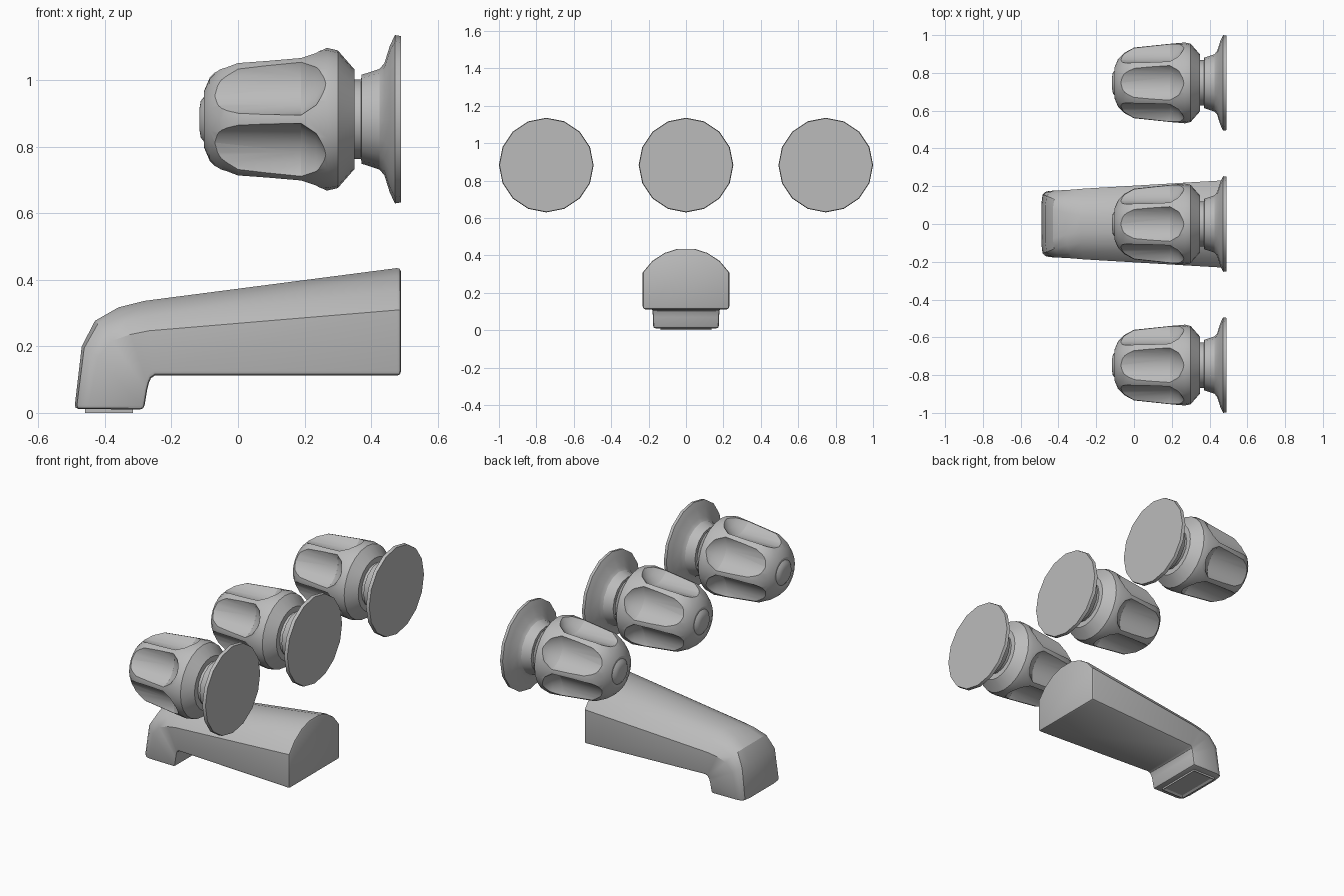
import bpy, bmesh, math
from mathutils import Matrix

if "Cube" in bpy.data.objects:
    bpy.data.objects.remove(bpy.data.objects["Cube"], do_unlink=True)

GREY = (0.5, 0.5, 0.5, 1)
mat = bpy.data.materials.new("satin grey metal")
mat.use_nodes = True
mat.diffuse_color = GREY
mat.node_tree.nodes["Principled BSDF"].inputs["Base Color"].default_value = GREY


def finish(bm, name):
    bmesh.ops.remove_doubles(bm, verts=bm.verts, dist=1e-5)
    bmesh.ops.recalc_face_normals(bm, faces=bm.faces)
    me = bpy.data.meshes.new(name)
    bm.to_mesh(me)
    bm.free()
    me.materials.append(mat)
    ob = bpy.data.objects.new(name, me)
    bpy.context.collection.objects.link(ob)
    return ob


def select(ob):
    bpy.ops.object.select_all(action='DESELECT')
    ob.select_set(True)
    bpy.context.view_layer.objects.active = ob


def smooth(ob, degrees=30):
    select(ob)
    bpy.ops.object.shade_smooth_by_angle(angle=math.radians(degrees))


def loft(bm, rings):
    """Skin closed rings of points and cap both ends."""
    loops = [[bm.verts.new(p) for p in ring] for ring in rings]
    n = len(loops[0])
    for a, b in zip(loops, loops[1:]):
        for i in range(n):
            j = (i + 1) % n
            bm.faces.new((a[i], a[j], b[j], b[i]))
    bm.faces.new(loops[0])
    bm.faces.new(loops[-1])


def lathe(bm, profile, sides, offset=0.0, turn=0.0):
    """Turn (x, radius) pairs around an x-parallel axis, moved out and rotated."""
    rot = Matrix.Rotation(turn, 3, 'X')
    rings = []
    for x, r in profile:
        ring = []
        for i in range(sides):
            a = 2 * math.pi * i / sides
            ring.append(rot @ Matrix.Translation((x, 0, offset)).to_translation()
                        + rot @ Matrix.Rotation(a, 3, 'X').col[1] * r)
        rings.append(ring)
    loft(bm, rings)


# Handle knob with six scooped flutes
bm = bmesh.new()
lathe(bm, [(.35, .15), (.30, .207), (.27, .214), (.2, .208), (0, .187), (-.05, .16),
           (-.085, .125), (-.102, .085), (-.1, .07), (-.112, .055), (-.116, .03)], 24)
knob = finish(bm, "handle_knob_centre")

bm = bmesh.new()
for k in range(6):
    lathe(bm, [(-.2, .12), (.19, .12), (.235, .09), (.265, .045)], 24, .26, k * math.pi / 3)
cutter = finish(bm, "flute_cutter")
cutter.hide_render = True
mod = knob.modifiers.new("flutes", 'BOOLEAN')
mod.operation = 'DIFFERENCE'
mod.solver = 'EXACT'
mod.object = cutter
select(knob)
bpy.ops.object.modifier_apply(modifier=mod.name)
bpy.data.objects.remove(cutter, do_unlink=True)
smooth(knob)

# Wall flange with stepped neck
bm = bmesh.new()
lathe(bm, [(.49, .25), (.472, .253), (.457, .222), (.44, .168), (.425, .151),
           (.385, .138), (.372, .134), (.37, .12), (.335, .12)], 16)
flange = finish(bm, "wall_flange_centre")
smooth(flange)

# Repeat the handle to both sides
for part in (knob, flange):
    part.location.z = .883
    for side, y in (("right", -.747), ("left", .747)):
        twin = part.copy()
        twin.name = part.name.replace("centre", side)
        twin.location.y = y
        bpy.context.collection.objects.link(twin)

# Spout: stations of (bottom point, top point, half width, side height, tip blend)
stations = [((.49, .112), (.49, .437), .232, .61, 0),
            ((-.25, .112), (-.28, .337), .187, .6, .1),
            ((-.262, .104), (-.36, .317), .182, .62, .3),
            ((-.268, .09), (-.43, .277), .179, .68, .6),
            ((-.273, .07), (-.47, .2), .177, .75, .9),
            ((-.283, .01), (-.492, .012), .175, .8, 1)]
dome = [(1, 0), (.78, .48), (.5, .82), (.2, 1)]
blunt = [(1, 0), (.97, .5), (.88, .85), (.6, 1)]
rings = []
for (bx, bz), (tx, tz), w, s, blend in stations:
    half = [(w, 0)]
    for (dy, dh), (ey, eh) in zip(dome, blunt):
        h = dh + (eh - dh) * blend
        half.append((w * (dy + (ey - dy) * blend), s + (1 - s) * h))
    outline = half + [(-y, f) for y, f in reversed(half)]
    rings.append([(bx + (tx - bx) * f, y, bz + (tz - bz) * f) for y, f in outline])
bm = bmesh.new()
loft(bm, rings)
spout = finish(bm, "spout")
bev = spout.modifiers.new("soft_edges", 'BEVEL')
bev.width = .012
bev.segments = 2
bev.limit_method = 'ANGLE'
bev.angle_limit = math.radians(55)
select(spout)
bpy.ops.object.modifier_apply(modifier=bev.name)
smooth(spout, 32)

# Rectangular outlet rim with a recessed centre
bm = bmesh.new()
bmesh.ops.create_cube(bm, size=1, matrix=Matrix.Translation((-.388, 0, .01))
                      @ Matrix.Diagonal((.145, .27, .02, 1)))
bottom = min(bm.faces, key=lambda f: f.calc_center_median().z)
bmesh.ops.inset_region(bm, faces=[bottom], thickness=.018)
bmesh.ops.translate(bm, verts=bottom.verts, vec=(0, 0, .008))
finish(bm, "spout_outlet")
